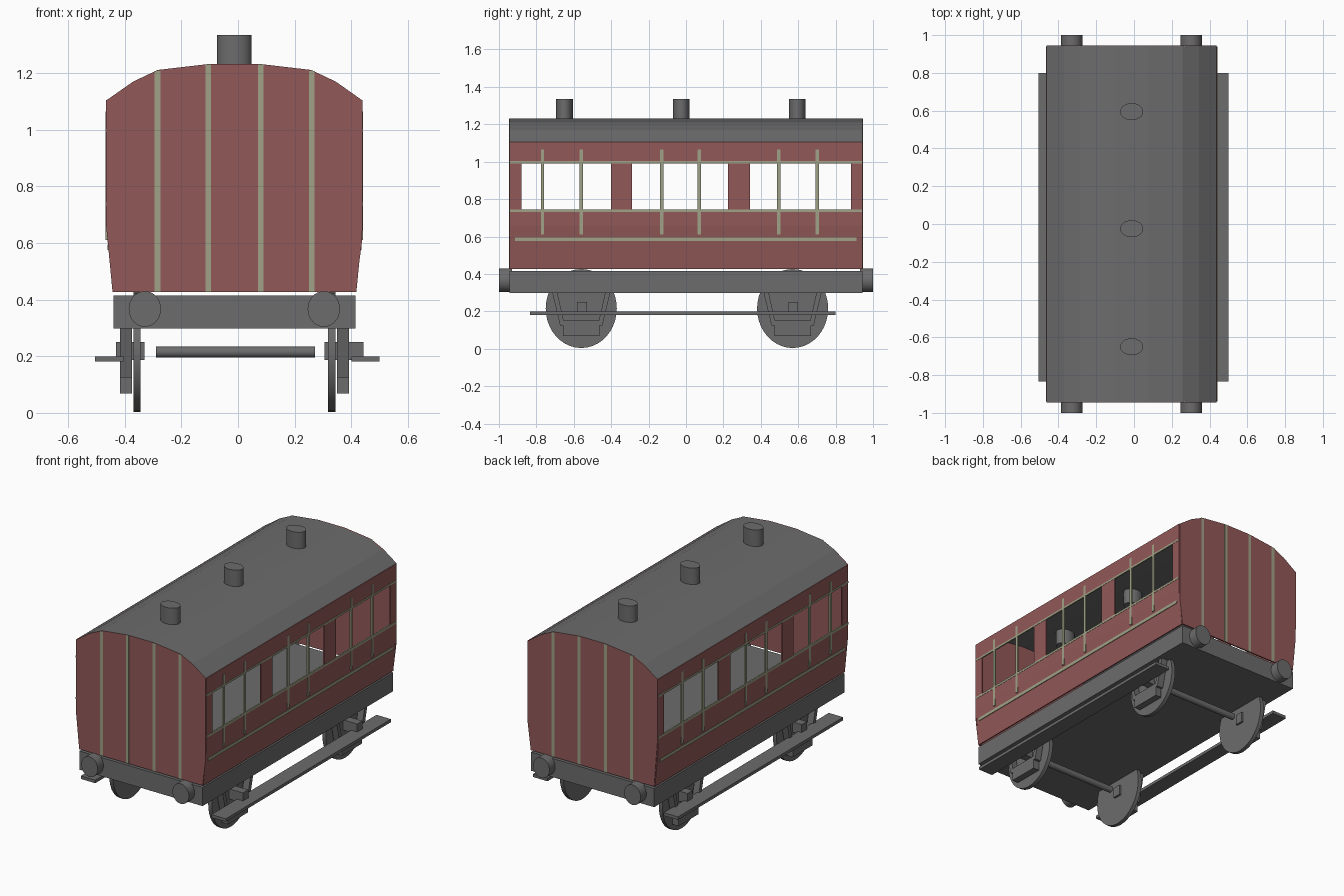
import bpy, bmesh, math

if "Cube" in bpy.data.objects:
    bpy.data.objects.remove(bpy.data.objects["Cube"])

CX = -0.0125          # centre line of the carriage
END = 0.94            # half length of the body


def material(name, rgb):
    m = bpy.data.materials.new(name)
    m.diffuse_color = (*rgb, 1)
    m.use_nodes = True
    m.node_tree.nodes["Principled BSDF"].inputs["Base Color"].default_value = m.diffuse_color
    return m


RED = material("dull red", (0.29, 0.098, 0.098))
GREY = material("dark grey", (0.15, 0.15, 0.15))
TRIM = material("pale sage", (0.35, 0.36, 0.24))


def finish(name, bm, mat):
    bmesh.ops.recalc_face_normals(bm, faces=bm.faces)
    me = bpy.data.meshes.new(name)
    bm.to_mesh(me)
    bm.free()
    me.materials.append(mat)
    ob = bpy.data.objects.new(name, me)
    bpy.context.collection.objects.link(ob)
    return ob


def box(name, x0, x1, y0, y1, z0, z1, mat):
    bm = bmesh.new()
    bmesh.ops.create_cube(bm, size=1)
    for v in bm.verts:
        v.co = ((x0 + x1) / 2 + v.co.x * (x1 - x0),
                (y0 + y1) / 2 + v.co.y * (y1 - y0),
                (z0 + z1) / 2 + v.co.z * (z1 - z0))
    return finish(name, bm, mat)


def prism(name, pts, axis, a, b, mat):
    """Extrude a 2D outline along x (outline is y,z), y (x,z) or z (x,y)."""
    place = {"x": lambda p, t: (t, p[0], p[1]),
             "y": lambda p, t: (p[0], t, p[1]),
             "z": lambda p, t: (p[0], p[1], t)}[axis]
    bm = bmesh.new()
    lo = [bm.verts.new(place(p, a)) for p in pts]
    hi = [bm.verts.new(place(p, b)) for p in pts]
    bm.faces.new(lo)
    bm.faces.new(hi)
    n = len(pts)
    for i in range(n):
        j = (i + 1) % n
        bm.faces.new((lo[i], lo[j], hi[j], hi[i]))
    return finish(name, bm, mat)


def oval(name, u, v, ru, rv, axis, a, b, mat, n=32):
    pts = [(u + ru * math.cos(math.tau * i / n), v + rv * math.sin(math.tau * i / n))
           for i in range(n)]
    ob = prism(name, pts, axis, a, b, mat)
    bpy.context.view_layer.objects.active = ob
    ob.select_set(True)
    bpy.ops.object.shade_smooth_by_angle(angle=math.radians(35))
    ob.select_set(False)
    return ob


# Arched roof, a thin shell
ROOF = [(-0.463, 1.105), (-0.37, 1.17), (-0.283, 1.211), (-0.103, 1.232),
        (0.078, 1.232), (0.258, 1.211), (0.345, 1.17), (0.437, 1.105)]
under = [(CX + (x - CX) * 0.985, z - 0.008) for x, z in reversed(ROOF)]
prism("roof", ROOF + under, "y", -0.943, 0.943, GREY)

# End walls with upright trim strips
end_outline = [(-0.44, 0.427), (0.415, 0.427), (0.437, 0.6)] + ROOF[::-1] + [(-0.463, 0.72)]
for s, tag in ((-1, "front"), (1, "back")):
    prism(tag + "_end_wall", end_outline, "y", s * 0.935, s * 0.944, RED)
    for x, top in ((-0.284, 1.208), (-0.105, 1.23), (0.08, 1.23), (0.26, 1.208)):
        y = sorted((s * 0.94, s * 0.946))
        box(tag + "_end_strip", x - 0.01, x + 0.01, *y, 0.427, top, TRIM)

# Side walls: a grid of panels with the window cells left open
ROWS = [(0.427, 0.4275), (0.66, 0.45), (0.74, 0.45), (0.995, 0.45), (1.105, 0.45)]
COLS = [-END, -0.88, -0.40, -0.288, 0.225, 0.343, 0.882, END]
for s, tag in ((-1, "left"), (1, "right")):
    bm = bmesh.new()
    grid = [[bm.verts.new((CX + s * (h - 0.001), y, z)) for y in COLS] for z, h in ROWS]
    for r in range(len(ROWS) - 1):
        for c in range(len(COLS) - 1):
            if r == 2 and c % 2 == 1:
                continue
            bm.faces.new((grid[r][c], grid[r][c + 1], grid[r + 1][c + 1], grid[r + 1][c]))
    wall = finish(tag + "_side_wall", bm, RED)
    mod = wall.modifiers.new("thickness", "SOLIDIFY")
    mod.thickness = 0.008
    mod.offset = 0

    # Window bars and long trim rails
    xs = sorted((CX + s * 0.446, CX + s * 0.4545))
    for y in (-0.767, -0.56, -0.13, 0.07, 0.495, 0.702):
        box(tag + "_window_bar", *xs, y - 0.009, y + 0.009, 0.61, 1.065, TRIM)
    for z, t in ((0.997, 0.006), (0.738, 0.007)):
        box(tag + "_window_rail", *xs, -END, END, z - t, z + t, TRIM)
    xs = sorted((CX + s * 0.438, CX + s * 0.449))
    box(tag + "_lower_rail", *xs, -0.915, 0.912, 0.575, 0.595, TRIM)

# Roof vents
for y in (-0.65, -0.025, 0.595):
    oval("roof_vent", CX, y, 0.061, 0.045, "z", 1.13, 1.335, GREY)

# Chassis and buffers
box("chassis", -0.44, 0.415, -0.943, 0.943, 0.298, 0.415, GREY)
for x in (-0.329, 0.303):
    for s in (-1, 1):
        oval("buffer", x, 0.367, 0.057, 0.063, "y", s * 0.93, s * 1.0, GREY)

# Running gear
for y in (-0.56, 0.57):
    oval("axle", y, 0.215, 0.02, 0.02, "x", -0.29, 0.272, GREY, 16)
    for s, tag in ((-1, "left"), (1, "right")):
        def side(d):
            return CX + s * d
        oval(tag + "_wheel", y, 0.215, 0.19, 0.211, "x", side(0.331), side(0.356), GREY, 40)
        # U-shaped axle guard, with a keeper block below
        guard = [(-0.155, 0.3), (-0.113, 0.125), (0.113, 0.125), (0.155, 0.3),
                 (0.128, 0.3), (0.094, 0.15), (-0.094, 0.15), (-0.128, 0.3)]
        prism(tag + "_axle_guard", [(y + u, z) for u, z in guard], "x",
              side(0.362), side(0.404), GREY)
        box(tag + "_keeper", *sorted((side(0.362), side(0.404))),
            y - 0.098, y + 0.098, 0.068, 0.126, GREY)
        box(tag + "_axle_box", *sorted((side(0.318), side(0.455 if s > 0 else 0.418))),
            y - 0.022, y + 0.03, 0.186, 0.25, GREY)

# Footboards
for name, x0, x1 in (("left_footboard", -0.505, -0.405), ("right_footboard", 0.40, 0.50)):
    box(name, x0, x1, -0.835, 0.80, 0.181, 0.2, GREY)
